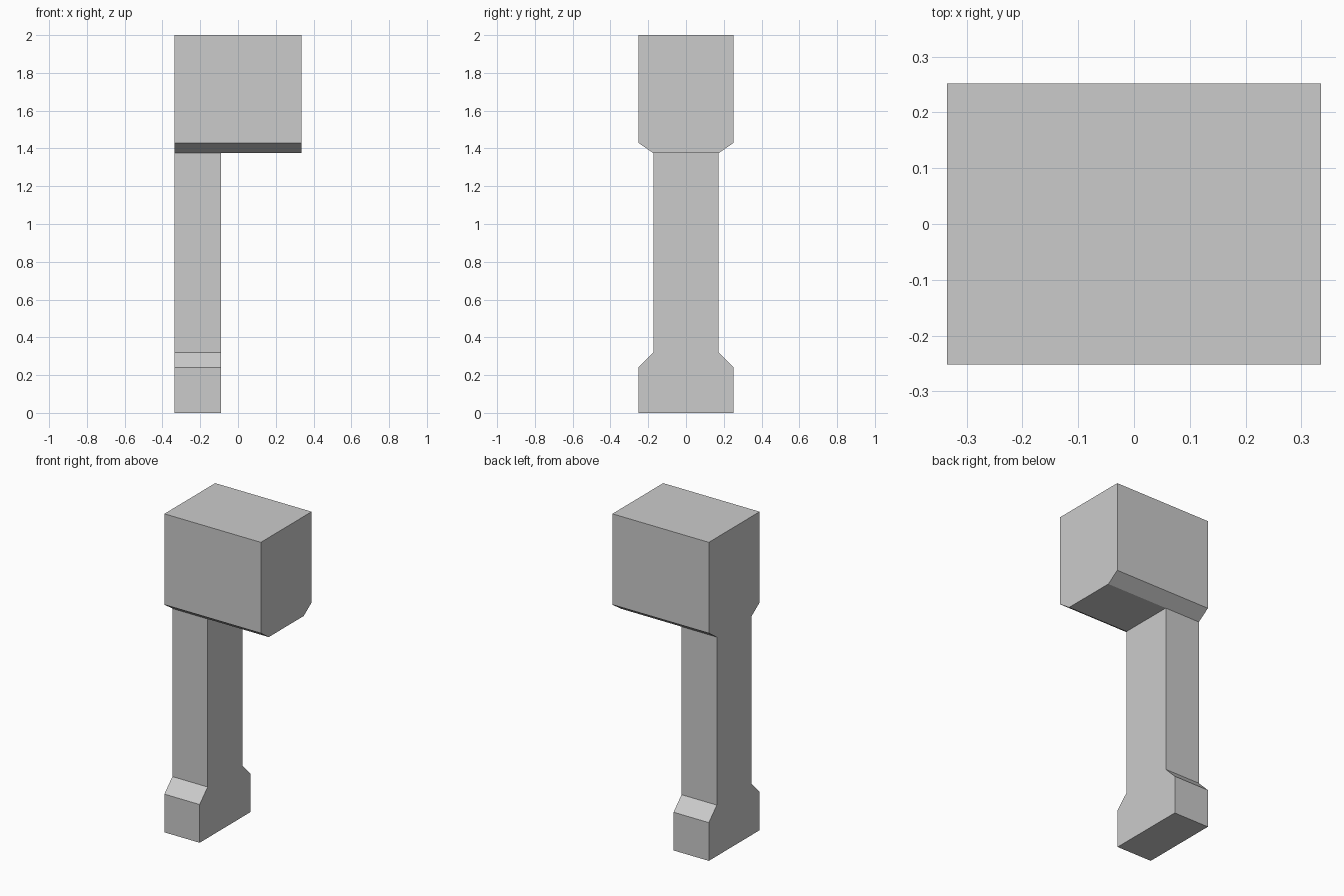
import bpy
import bmesh

# Remove the default cube
cube = bpy.data.objects.get("Cube")
if cube:
    bpy.data.objects.remove(cube, do_unlink=True)

# Single flat grey
GREY = (0.6, 0.6, 0.6, 1.0)
grey = bpy.data.materials.new("light_grey")
grey.use_nodes = True
grey.diffuse_color = GREY
grey.node_tree.nodes["Principled BSDF"].inputs["Base Color"].default_value = GREY


def prism(name, half_profile, x_min, x_max):
    """Mirror a (half width, height) outline in y and extrude it along x."""
    outline = half_profile + [(-y, z) for y, z in reversed(half_profile)]
    bm = bmesh.new()
    face = bm.faces.new([bm.verts.new((x_min, y, z)) for y, z in outline])
    ext = bmesh.ops.extrude_face_region(bm, geom=[face], use_keep_orig=True)
    moved = [g for g in ext["geom"] if isinstance(g, bmesh.types.BMVert)]
    bmesh.ops.translate(bm, vec=(x_max - x_min, 0, 0), verts=moved)
    bmesh.ops.recalc_face_normals(bm, faces=bm.faces[:])
    mesh = bpy.data.meshes.new(name)
    bm.to_mesh(mesh)
    bm.free()
    mesh.materials.append(grey)
    obj = bpy.data.objects.new(name, mesh)
    bpy.context.collection.objects.link(obj)
    return obj


BACK, FRONT_OF_POST, OVERHANG = -0.335, -0.09, 0.335
WIDE, NARROW = 0.252, 0.173
HEAD_BOTTOM = 1.375

# Upright post with a flared foot
prism("post_and_foot",
      [(WIDE, 0), (WIDE, 0.24), (NARROW, 0.32), (NARROW, HEAD_BOTTOM)],
      BACK, FRONT_OF_POST)

# Overhanging head block with chamfered lower edges
prism("head_block",
      [(NARROW, HEAD_BOTTOM), (WIDE, 1.43), (WIDE, 2.0)],
      BACK, OVERHANG)
